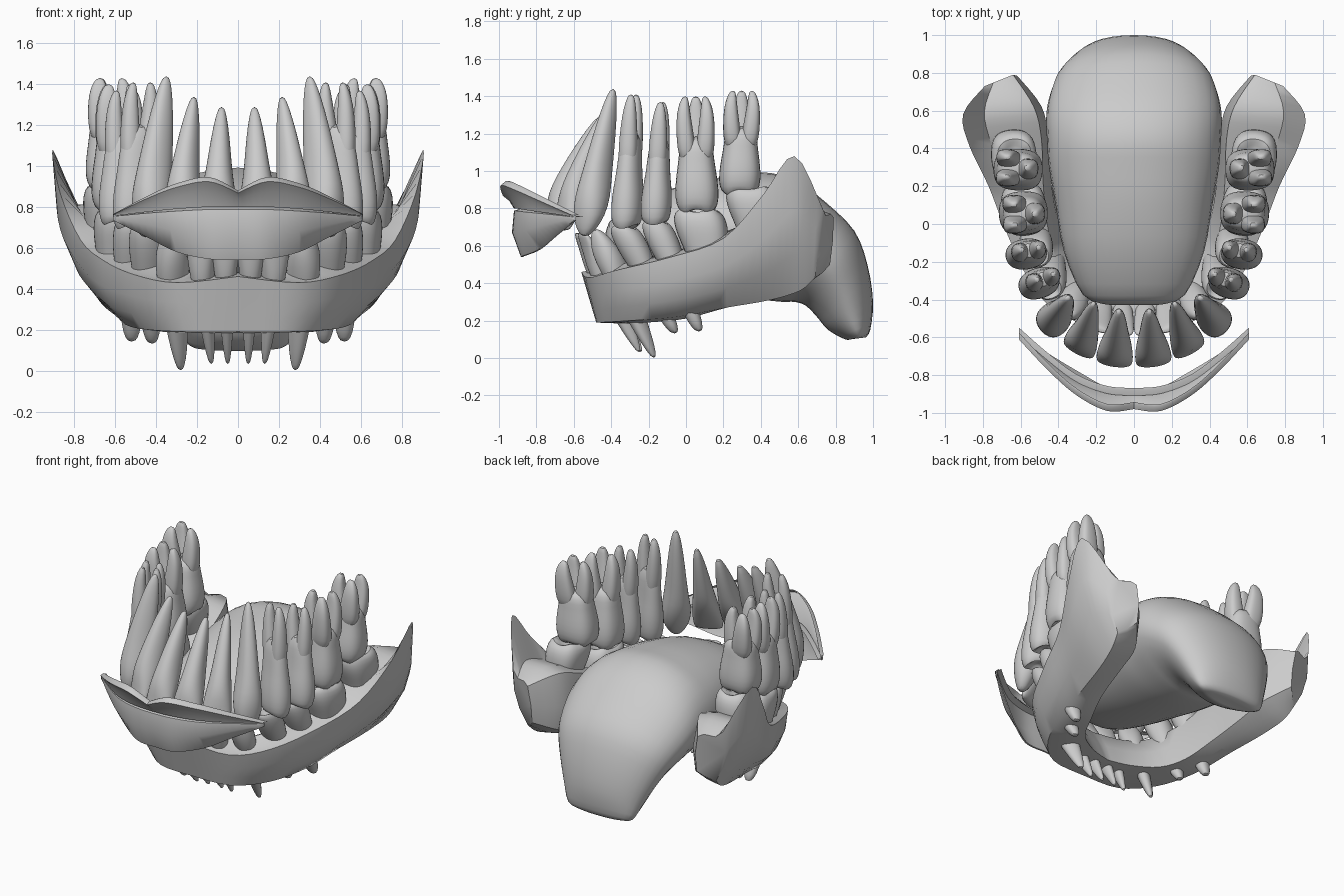
import bpy, bmesh
from math import sin, cos, pi, radians
from mathutils import Vector as V

if "Cube" in bpy.data.objects:
    bpy.data.objects.remove(bpy.data.objects["Cube"])


def add_loft(bm, rings):
    """Skin closed rings of points and cap both ends."""
    loops = [[bm.verts.new(p) for p in r] for r in rings]
    n = len(loops[0])
    for a, b in zip(loops, loops[1:]):
        for i in range(n):
            j = (i + 1) % n
            bm.faces.new((a[i], a[j], b[j], b[i]))
    bm.faces.new(loops[0][::-1])
    bm.faces.new(loops[-1])


def finish(bm, name, angle, subdiv=0):
    bmesh.ops.recalc_face_normals(bm, faces=bm.faces[:])
    me = bpy.data.meshes.new(name)
    bm.to_mesh(me)
    bm.free()
    me.shade_smooth()
    me.set_sharp_from_angle(angle=radians(angle))
    ob = bpy.data.objects.new(name, me)
    bpy.context.collection.objects.link(ob)
    if subdiv:
        m = ob.modifiers.new("smooth", 'SUBSURF')
        m.levels = m.render_levels = subdiv
    return ob


def smooth_path(st, n):
    """Catmull-Rom through lists of numbers."""
    out = []
    for i in range(len(st) - 1):
        p0, p1, p2, p3 = st[max(i - 1, 0)], st[i], st[i + 1], st[min(i + 2, len(st) - 1)]
        for k in range(n):
            t = k / n
            out.append([b + .5 * t * (c - a + t * (2 * a - 5 * b + 4 * c - d + t * (3 * (b - c) + d - a)))
                        for a, b, c, d in zip(p0, p1, p2, p3)])
    return out + [list(st[-1])]


def spow(v, e):
    return (abs(v) ** e) * (1 if v >= 0 else -1)


# Teeth: profile rows are (position along tooth, width scale, depth scale)
INCISOR = [(0, .85, .2), (.03, .98, .35), (.14, 1, .55), (.28, .9, .9), (.4, .74, 1),
           (.55, .6, .9), (.75, .46, .68), (.92, .28, .38), (1, .12, .14)]
CANINE = [(0, .2, .2), (.05, .6, .45), (.14, .97, .75), (.27, .97, 1), (.4, .76, .95),
          (.58, .62, .82), (.78, .47, .6), (.93, .3, .36), (1, .12, .14)]
PREMOLAR = [(.07, .15, .15), (.05, .5, .5), (0, .72, .72), (.06, .93, .93), (.17, 1, 1),
            (.3, .92, .95), (.42, .76, .86), (.6, .68, .78), (.72, .5, .55)]
SINGLE = PREMOLAR[:-2] + [(.58, .64, .72), (.78, .54, .58), (.93, .42, .44), (1, .2, .2)]
MOLAR = [(.09, .15, .15), (.06, .5, .5), (0, .76, .76), (.08, .96, .96), (.2, 1, 1),
         (.35, .9, .92), (.47, .8, .82), (.58, .76, .78), (.66, .5, .5)]


def tooth(name, crown, tip, angle, w, d, profile, roots=()):
    crown, tip, a = V(crown), V(tip), radians(angle)
    tan, out = V((cos(a), sin(a), 0)), V((sin(a), -cos(a), 0))
    chewing = profile[0][0] > 0
    e = .75 if profile is MOLAR else .9
    bm = bmesh.new()
    N = 16

    def ring(t, su, sv, ou=0, ov=0, cusp=0):
        pts = []
        for i in range(N):
            th = 2 * pi * i / N
            tt = t + cusp * (cos(4 * th) if profile is MOLAR else .7 * cos(2 * th))
            pts.append(crown.lerp(tip, tt) + tan * (w * (.5 * su * spow(cos(th), e) + ou))
                       + out * (d * (.5 * sv * spow(sin(th), e) + ov)))
        return pts

    add_loft(bm, [ring(t, u, v, cusp=.03 if chewing and k in (1, 2) else 0)
                  for k, (t, u, v) in enumerate(profile)])
    # Separate splayed roots
    for ou, ov, su, sv in roots:
        add_loft(bm, [ring(t, su * s, sv * s, ou * g, ov * g) for t, s, g in
                      [(.42, .8, .75), (.55, 1, .95), (.7, .92, 1.1), (.85, .74, 1.2),
                       (.95, .5, 1.1), (1, .22, 1.0)]])
    return finish(bm, name, 60, 1)


TWO = [(0, .19, .62, .44), (0, -.19, .62, .44)]
THREE = [(.22, .16, .42, .5), (-.22, .16, .42, .5), (0, -.23, .5, .42)]
LOWER2 = [(.22, 0, .4, .65), (-.22, 0, .4, .65)]
TEETH = {
    "upper_central_incisor": ((.105, -.735, .68), (.08, -.46, 1.29), 8, .20, .19, INCISOR),
    "upper_lateral_incisor": ((.295, -.67, .68), (.215, -.42, 1.34), 28, .19, .18, INCISOR),
    "upper_canine": ((.45, -.54, .65), (.35, -.39, 1.44), 52, .19, .20, CANINE),
    "upper_first_premolar": ((.51, -.32, .69), (.47, -.28, 1.41), 72, .17, .23, PREMOLAR, TWO),
    "upper_second_premolar": ((.575, -.165, .71), (.55, -.13, 1.37), 82, .17, .23, PREMOLAR, TWO),
    "upper_first_molar": ((.585, .06, .77), (.59, .05, 1.40), 88, .24, .27, MOLAR, THREE),
    "upper_second_molar": ((.61, .285, .87), (.63, .30, 1.43), 92, .23, .27, MOLAR, THREE),
    "lower_central_incisor": ((.065, -.58, .67), (.05, -.24, .03), 5, .13, .14, INCISOR),
    "lower_lateral_incisor": ((.195, -.555, .67), (.13, -.25, .03), 20, .14, .14, INCISOR),
    "lower_canine": ((.335, -.48, .69), (.28, -.17, .0), 48, .16, .18, CANINE),
    "lower_first_premolar": ((.45, -.34, .71), (.42, -.06, .13), 68, .18, .18, SINGLE),
    "lower_second_premolar": ((.52, -.17, .74), (.52, .07, .14), 78, .18, .19, SINGLE),
    "lower_first_molar": ((.58, .06, .80), (.6, .17, .30), 84, .29, .25, MOLAR, LOWER2),
    "lower_second_molar": ((.63, .34, .92), (.66, .43, .45), 86, .29, .25, MOLAR, LOWER2),
}
for name, spec in TEETH.items():
    tooth(name + "_right", *spec)
    m = [(-p[0], p[1], p[2]) for p in spec[:2]]
    tooth(name + "_left", m[0], m[1], -spec[2], *spec[3:])

# Tongue stations: top y z, bottom y z, half width
TONGUE = [(-.43, .67, -.42, .59, .15), (-.38, .76, -.37, .50, .27), (-.15, .88, -.15, .43, .37),
          (.1, .95, .1, .37, .415), (.3, .98, .3, .33, .45), (.45, .99, .42, .31, .46),
          (.6, .94, .52, .30, .465), (.75, .83, .58, .30, .45), (.9, .68, .64, .28, .41),
          (.97, .5, .7, .22, .35), (1.0, .3, .76, .15, .29), (.985, .15, .85, .10, .24),
          (.96, .11, .88, .10, .17)]
bm = bmesh.new()
rings = []
for ty, tz, by, bz, hw in smooth_path(TONGUE, 3):
    r = []
    for i in range(32):
        c, s = spow(cos(2 * pi * i / 32), .95), spow(sin(2 * pi * i / 32), .95)
        k = (s + 1) / 2
        # underside is a little narrower than the back of the tongue
        r.append((hw * c * (.85 + .15 * min(1, 2 * k)), by + (ty - by) * k, bz + (tz - bz) * k))
    rings.append(r)
add_loft(bm, rings)
finish(bm, "tongue", 50)

# Lower jaw stations: outer bottom, outer top, inner top, inner bottom, outer bulge
JAW = [(0, -.48, .19, 0, -.56, .46, 0, -.39, .46, 0, -.25, .20, .0),
       (.26, -.46, .19, .30, -.52, .43, .22, -.34, .46, .15, -.21, .20, .01),
       (.44, -.30, .20, .51, -.37, .47, .37, -.26, .50, .30, -.11, .20, .03),
       (.54, -.05, .22, .66, -.08, .54, .45, -.05, .55, .38, .04, .22, .05),
       (.60, .22, .27, .77, .20, .64, .48, .20, .65, .44, .22, .29, .06),
       (.65, .45, .31, .87, .41, .87, .49, .45, .75, .48, .45, .36, .08),
       (.69, .61, .36, .905, .58, 1.08, .53, .62, .80, .51, .62, .42, .07),
       (.71, .69, .43, .79, .73, .80, .64, .79, .75, .62, .77, .50, .04)]
half = smooth_path(JAW, 4)
full = [[-s[i] if i in (0, 3, 6, 9) else s[i] for i in range(13)] for s in half[:0:-1]] + half
bm = bmesh.new()
rings = []
for s in full:
    ob_, ot, it, ib = (V(s[i:i + 3]) for i in (0, 3, 6, 9))
    side = V((s[12] if s[3] > 0 else -s[12], 0, 0))
    lo, hi = ob_.lerp(ot, .28) + side * .8, ob_.lerp(ot, .6) + side * .9
    saddle = ot.lerp(it, .3)
    saddle.z = min(ot.z, it.z) + .01
    crest = ot.lerp(it, .75)
    crest.z = it.z + .02
    im = it.lerp(ib, .5) + (it - ot) * .08
    rings.append([ob_, lo, hi, ot, saddle, crest, it, im, ib, ib.lerp(ob_, .5) - V((0, 0, .01))])
add_loft(bm, rings)
finish(bm, "lower_jaw", 45)

# Lips stations: x, top y z, seam y z, bottom y z
LIPS = [(0, -.97, .88, -.92, .80, -.88, .54), (.14, -.98, .945, -.91, .80, -.875, .545),
        (.3, -.90, .915, -.85, .79, -.79, .58), (.45, -.77, .85, -.74, .775, -.70, .655),
        (.61, -.60, .765, -.60, .755, -.60, .735)]
half = smooth_path(LIPS, 5)
full = [[-s[0]] + s[1:] for s in half[:0:-1]] + half
for name in ("upper_lip", "lower_lip"):
    bm = bmesh.new()
    rings = []
    for x, ty, tz, sy, sz, by, bz in full:
        if name == "upper_lip":
            f = [(ty + .015, tz), (ty - .01, tz - .15 * (tz - sz)),
                 ((ty + sy) / 2, (tz + sz) / 2), (sy, sz)]
        else:
            h = sz - bz
            f = [(sy + .04, sz), (sy, sz - .05 * h), (sy - .04 * h, sz - .5 * h), (by, bz)]
        rings.append([(x, y, z) for y, z in f] + [(x, y + .012, z) for y, z in f[::-1]])
    add_loft(bm, rings)
    finish(bm, name, 50)
